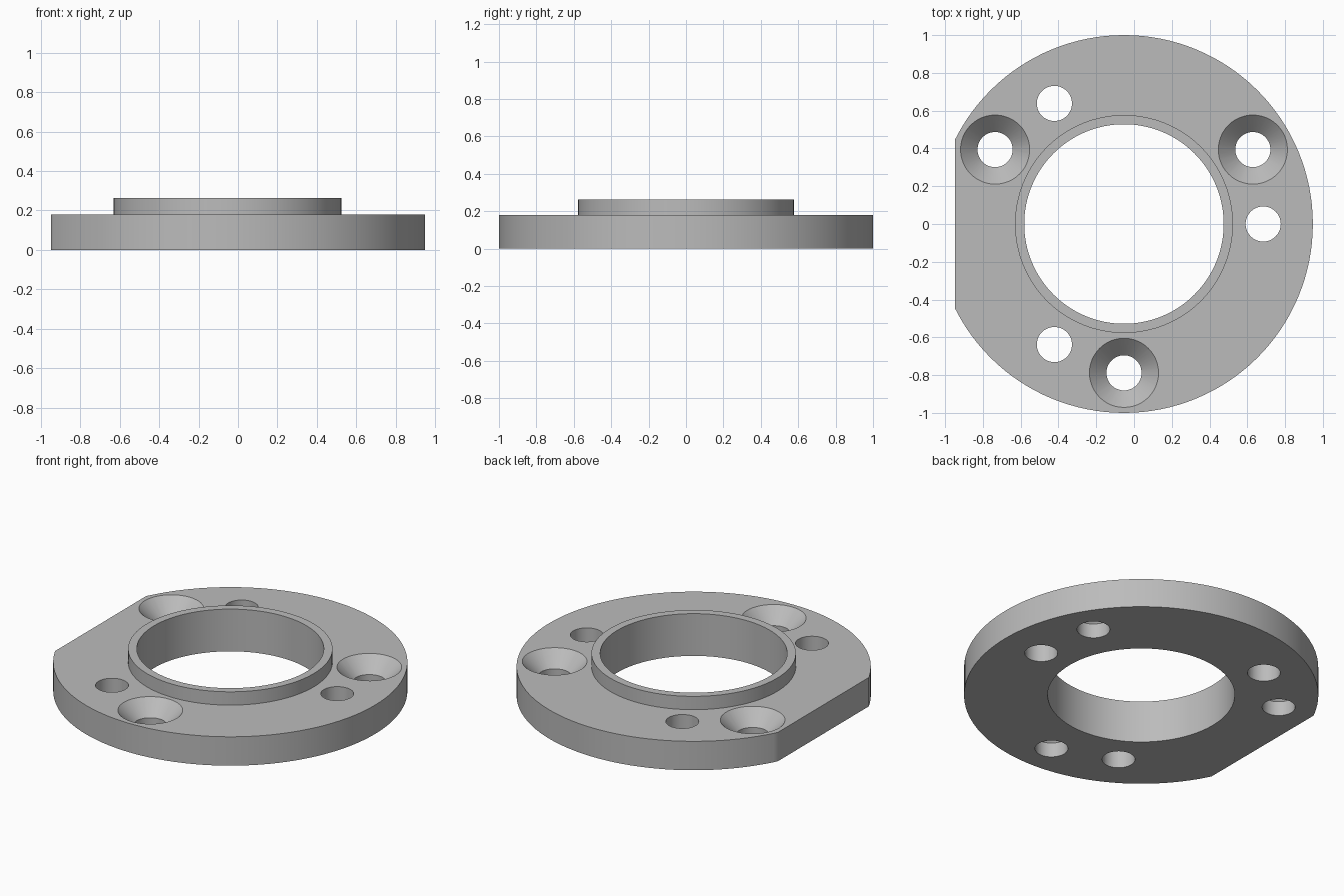
import bpy, bmesh
from math import pi, cos, sin, radians
from mathutils import Matrix

cube = bpy.data.objects.get("Cube")
if cube:
    bpy.data.objects.remove(cube, do_unlink=True)

CENTRE_X = -0.053
PLATE_TOP, COLLAR_TOP = 0.18, 0.263
HOLE_R, SINK_R = 0.093, 0.183

metal = bpy.data.materials.new("satin grey metal")
metal.use_nodes = True
grey = (0.5, 0.5, 0.5, 1)
metal.diffuse_color = grey
metal.node_tree.nodes["Principled BSDF"].inputs["Base Color"].default_value = grey


def add_object(name, bm, x, y=0):
    bmesh.ops.recalc_face_normals(bm, faces=bm.faces)
    mesh = bpy.data.meshes.new(name)
    bm.to_mesh(mesh)
    bm.free()
    obj = bpy.data.objects.new(name, mesh)
    obj.location = (x, y, 0)
    bpy.context.collection.objects.link(obj)
    return obj


def lathe(name, profile, steps, closed, x, y=0):
    """Revolve a radius/height profile about a vertical axis."""
    bm = bmesh.new()
    verts = [bm.verts.new((r, 0, z)) for r, z in profile]
    pairs = list(zip(verts, verts[1:]))
    if closed:
        pairs.append((verts[-1], verts[0]))
    edges = [bm.edges.new(p) for p in pairs]
    bmesh.ops.spin(bm, geom=verts + edges, cent=(0, 0, 0), axis=(0, 0, 1),
                   angle=2 * pi, steps=steps)
    bmesh.ops.remove_doubles(bm, verts=bm.verts, dist=1e-5)
    return add_object(name, bm, x, y)


# Round plate with raised collar and central bore
flange = lathe("flange_plate", [
    (0.528, 0), (1, 0), (1, PLATE_TOP), (0.577, PLATE_TOP),
    (0.577, COLLAR_TOP), (0.528, COLLAR_TOP)], 128, True, CENTRE_X)
flange.data.materials.append(metal)

cutters = []


def ring_of_cutters(name, profile, radius, start):
    for k in range(3):
        a = radians(start + 120 * k)
        cutters.append(lathe(name, profile, 48, False,
                             CENTRE_X + radius * cos(a), radius * sin(a)))


# Plain through holes
ring_of_cutters("plain_hole_cutter", [
    (0, -0.1), (HOLE_R, -0.1), (HOLE_R, 0.4), (0, 0.4)], 0.737, 0)

# Countersunk screw holes
sink_floor = PLATE_TOP - (SINK_R - HOLE_R)
ring_of_cutters("countersink_cutter", [
    (0, -0.1), (HOLE_R, -0.1), (HOLE_R, sink_floor),
    (SINK_R, PLATE_TOP), (SINK_R, 0.4), (0, 0.4)], 0.788, 30)

# Flat on the right edge
bm = bmesh.new()
bmesh.ops.create_cube(bm, size=1, matrix=Matrix.Diagonal((1, 3, 1, 1)))
cutters.append(add_object("edge_flat_cutter", bm, -0.947 - 0.5))

for cutter in cutters:
    cutter.hide_render = True
    mod = flange.modifiers.new(cutter.name, 'BOOLEAN')
    mod.operation = 'DIFFERENCE'
    mod.solver = 'EXACT'
    mod.object = cutter

# Bake the cuts, then discard the cutters
bpy.context.view_layer.update()
result = flange.evaluated_get(bpy.context.evaluated_depsgraph_get())
cut_mesh = bpy.data.meshes.new_from_object(result)
flange.modifiers.clear()
flange.data = cut_mesh
for cutter in cutters:
    bpy.data.objects.remove(cutter, do_unlink=True)

# Smooth round walls, crisp rims
bpy.ops.object.select_all(action='DESELECT')
flange.select_set(True)
bpy.context.view_layer.objects.active = flange
bpy.ops.object.shade_smooth_by_angle(angle=radians(30))
